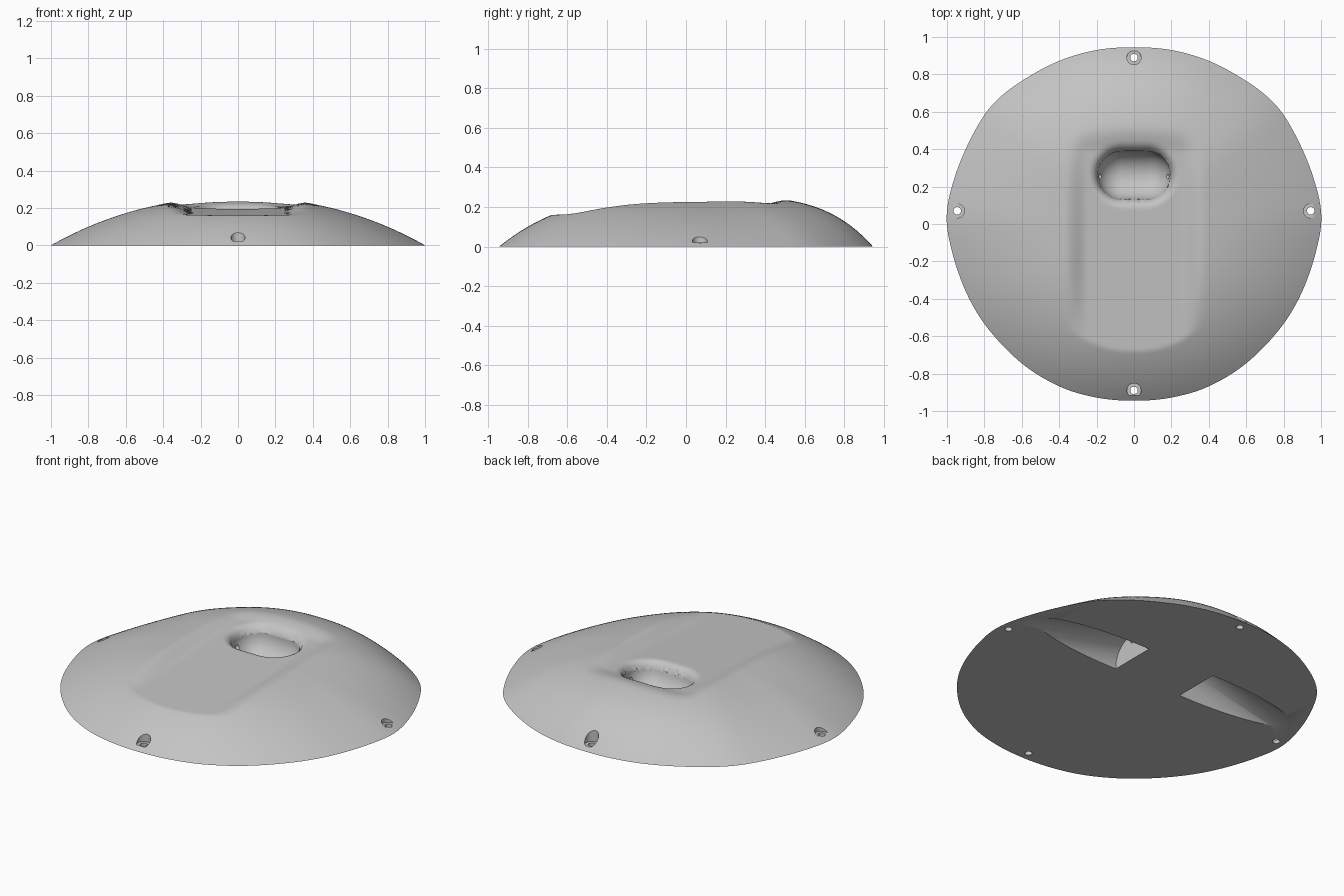
import bpy, bmesh, math
from mathutils import Matrix, Vector

cube = bpy.data.objects.get("Cube")
if cube:
    bpy.data.objects.remove(cube, do_unlink=True)

SEGS, RINGS = 192, 64
CROWN = 0.255
POCKET_Y, POCKET_R, POCKET_HALF = 0.26, 0.13, 0.065
LIP = 0.05

grey = bpy.data.materials.new("plain_grey")
grey.use_nodes = True
grey.diffuse_color = (0.55, 0.55, 0.55, 1)
grey.node_tree.nodes["Principled BSDF"].inputs["Base Color"].default_value = (0.55, 0.55, 0.55, 1)

# Half outline from back to front, on the +x side
HALF = [(0, .945), (.2, .93), (.4, .872), (.6, .765), (.75, .645), (.85, .5), (.945, .29), (1, .07),
        (.98, -.12), (.9, -.36), (.78, -.56), (.6, -.745), (.4, -.868), (.2, -.928), (0, -.945)]


def smoothstep(a, b, v):
    t = max(0, min(1, (v - a) / (b - a)))
    return t * t * (3 - 2 * t)


def catmull(a, b, c, d, t):
    return 0.5 * (2 * b + (c - a) * t + (2 * a - 5 * b + 4 * c - d) * t * t
                  + (3 * b - a - 3 * c + d) * t ** 3)


def outline():
    """Closed smooth outline, sampled evenly along its control points."""
    loop = [Vector(p) for p in HALF + [(-x, y) for x, y in HALF[-2:0:-1]]]
    n = len(loop)
    points = []
    for i in range(SEGS):
        k, t = divmod(i * n / SEGS, 1)
        k = int(k)
        points.append(catmull(*[loop[(k + j) % n] for j in (-1, 0, 1, 2)], t))
    return points


def height(x, y, t):
    """Dome with a sunken flat panel and a rounded lip around the pocket."""
    r = math.hypot(x, y) or 1
    power = 2.2 + (2.0 if y > 0 else 0.8) * (y / r) ** 2
    dome = CROWN * (1 - t ** power)
    floor = 0.16 + 0.047 * (y + 0.68)
    blend = (1 - smoothstep(0.25, 0.38, abs(x))) * (1 - smoothstep(0.38, 0.54, y))
    z = dome + blend * (min(dome, floor) - dome)
    d = math.hypot(max(abs(x) - POCKET_HALF, 0), y - POCKET_Y) - POCKET_R
    if d < LIP:
        k = LIP - max(d, 0)
        z -= LIP - math.sqrt(LIP * LIP - k * k)
    return z


def add_object(name, bm):
    bmesh.ops.recalc_face_normals(bm, faces=bm.faces)
    mesh = bpy.data.meshes.new(name)
    bm.to_mesh(mesh)
    bm.free()
    mesh.materials.append(grey)
    obj = bpy.data.objects.new(name, mesh)
    bpy.context.collection.objects.link(obj)
    return obj


def build_shell():
    bm = bmesh.new()
    rim = outline()
    top = bm.verts.new((0, 0, height(0, 0, 0)))
    rings = []
    for i in range(1, RINGS + 1):
        t = i / RINGS
        rings.append([bm.verts.new((p.x * t, p.y * t, height(p.x * t, p.y * t, t))) for p in rim])
    for j in range(SEGS):
        k = (j + 1) % SEGS
        bm.faces.new((top, rings[0][j], rings[0][k]))
        for a, b in zip(rings, rings[1:]):
            bm.faces.new((a[j], b[j], b[k], a[k]))
    bm.faces.new(rings[-1])
    return add_object("domed_cover", bm)


def cylinder(name, radius, depth, centre, along_x=False, sides=32):
    bm = bmesh.new()
    turn = Matrix.Rotation(math.pi / 2, 4, "Y") if along_x else Matrix()
    bmesh.ops.create_cone(bm, cap_ends=True, segments=sides, radius1=radius, radius2=radius,
                          depth=depth, matrix=Matrix.Translation(centre) @ turn)
    return add_object(name, bm)


def pocket_cutter():
    """Capsule bottom with straight walls above."""
    bm = bmesh.new()
    bmesh.ops.create_uvsphere(bm, u_segments=48, v_segments=24, radius=POCKET_R)
    for v in bm.verts:
        flat = math.hypot(v.co.x, v.co.y)
        if v.co.z > 0.001:
            if flat > 0.001:
                v.co.x *= POCKET_R / flat
                v.co.y *= POCKET_R / flat
            v.co.z += 0.1
        if abs(v.co.x) > 0.001:
            v.co.x += math.copysign(POCKET_HALF, v.co.x)
        v.co += Vector((0, POCKET_Y, 0.17))
    return add_object("pocket_cutter", bm)


def tunnel_cutter(side):
    """Sloping half-round channel on the underside."""
    obj = cylinder("channel_cutter", 0.14, 0.85, (side * 0.65, 0.255, 0), True, 64)
    for v in obj.data.vertices:
        v.co.z -= (abs(v.co.x) - 0.28) * 0.23
    return obj


shell = build_shell()
cutters = [pocket_cutter()]

# Underside channels and the small holes joining them to the pocket
for side in (1, -1):
    cutters.append(tunnel_cutter(side))
    cutters.append(cylinder("wire_hole_cutter", 0.014, 0.12, (side * 0.2, 0.255, 0.115), True, 16))

# Counterbored screw holes
for x, y in ((0, 0.89), (0, -0.89), (0.945, 0.07), (-0.945, 0.07)):
    cutters.append(cylinder("screw_head_cutter", 0.038, 0.3, (x, y, 0.172)))
    cutters.append(cylinder("screw_hole_cutter", 0.02, 0.3, (x, y, 0.0)))

bpy.context.view_layer.objects.active = shell
for cutter in cutters:
    cutter.hide_render = True
    mod = shell.modifiers.new("cut", "BOOLEAN")
    mod.operation = "DIFFERENCE"
    mod.solver = "EXACT"
    mod.object = cutter
    bpy.ops.object.modifier_apply(modifier=mod.name)
    bpy.data.objects.remove(cutter, do_unlink=True)

# Smooth surface with crisp cut edges
bpy.ops.object.select_all(action="DESELECT")
shell.select_set(True)
bpy.ops.object.shade_smooth_by_angle(angle=math.radians(30))
